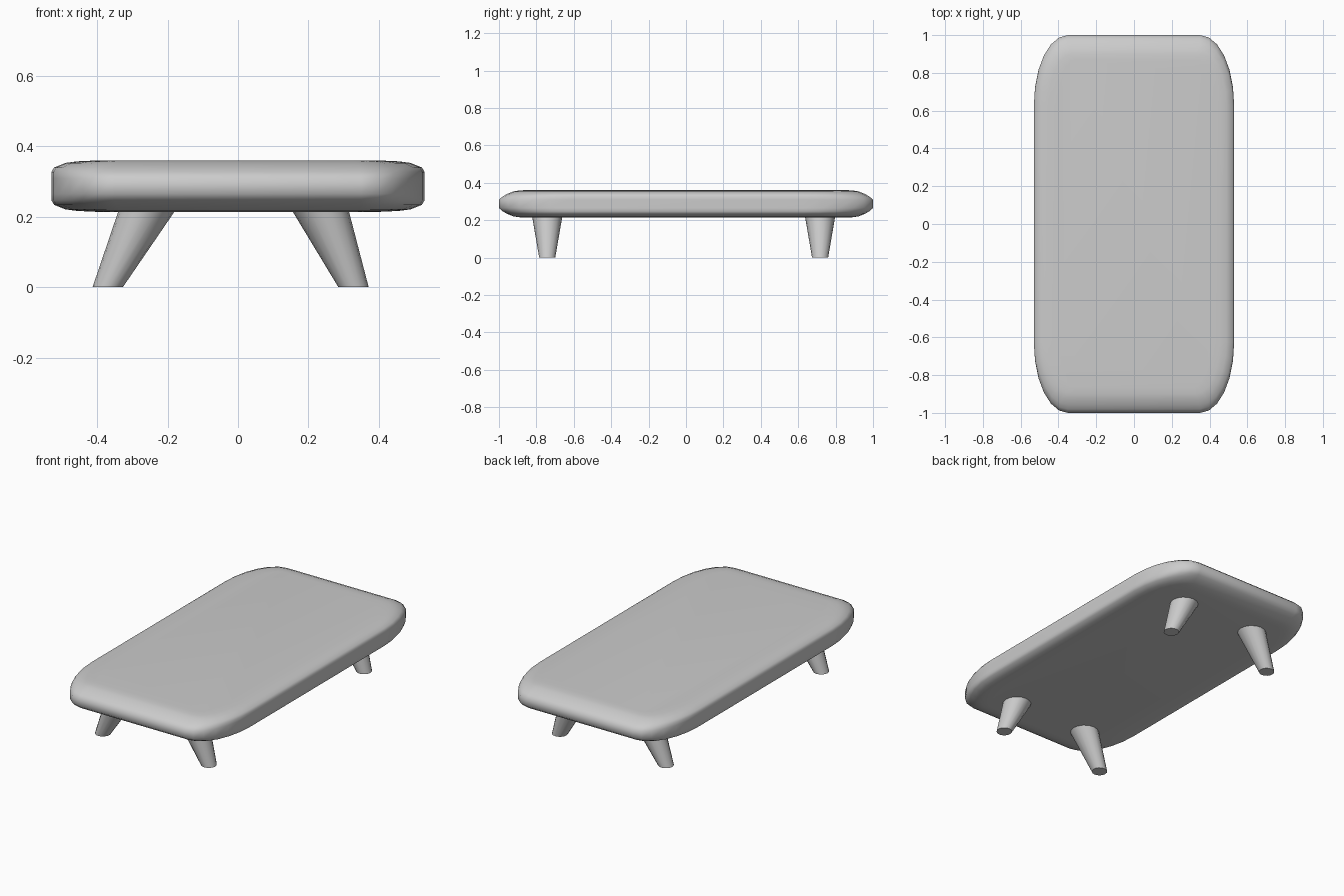
import bpy, bmesh
from math import sin, cos, pi, radians

if "Cube" in bpy.data.objects:
    bpy.data.objects.remove(bpy.data.objects["Cube"])


def loft(name, rings):
    """Skin a list of closed rings and cap both ends."""
    bm = bmesh.new()
    loops = [[bm.verts.new(p) for p in ring] for ring in rings]
    n = len(loops[0])
    for a, b in zip(loops, loops[1:]):
        for i in range(n):
            j = (i + 1) % n
            bm.faces.new((a[i], a[j], b[j], b[i]))
    bm.faces.new(loops[0][::-1])
    bm.faces.new(loops[-1])
    mesh = bpy.data.meshes.new(name)
    bm.to_mesh(mesh)
    bm.free()
    obj = bpy.data.objects.new(name, mesh)
    bpy.context.collection.objects.link(obj)
    bpy.ops.object.select_all(action='DESELECT')
    obj.select_set(True)
    bpy.context.view_layer.objects.active = obj
    bpy.ops.object.shade_smooth_by_angle(angle=radians(50))
    return obj


def slab_ring(hx, hy, z, rx, ry, steps=6):
    """Rectangle with elliptical corners."""
    ring = []
    for q, (sx, sy) in enumerate([(1, 1), (-1, 1), (-1, -1), (1, -1)]):
        for k in range(steps + 1):
            a = (q + k / steps) * pi / 2
            ring.append((sx * (hx - rx) + rx * cos(a),
                         sy * (hy - ry) + ry * sin(a), z))
    return ring


# Table top: long sides are squarer, short ends are rounder
MID = 0.287
# half width, half length, height above middle
profile = [(0.53, 1.0, 0.022), (0.53, 0.98, 0.04), (0.522, 0.957, 0.053),
           (0.49, 0.925, 0.066), (0.455, 0.90, 0.0705), (0.40, 0.87, 0.073)]
levels = [(x, y, -z) for x, y, z in reversed(profile)] + profile
loft("table_top", [slab_ring(x, y, MID + z, max(0.18 - (0.53 - x) * 0.7, 0.05),
                             0.37 - (1.0 - y) * 0.9) for x, y, z in levels])


# Splayed tapered legs with flat feet
def leg(name, foot_x, top_x, y, sides=16):
    stations = [(foot_x, 0.0, 0.043), (top_x, 0.215, 0.08)]
    loft(name, [[(cx + r * cos(2 * pi * i / sides), y + r * sin(2 * pi * i / sides), z)
                 for i in range(sides)] for cx, z, r in stations])


for end, y in (("front", -0.742), ("back", 0.717)):
    leg(end + "_left_leg", -0.37, -0.26, y)
    leg(end + "_right_leg", 0.328, 0.235, y)
